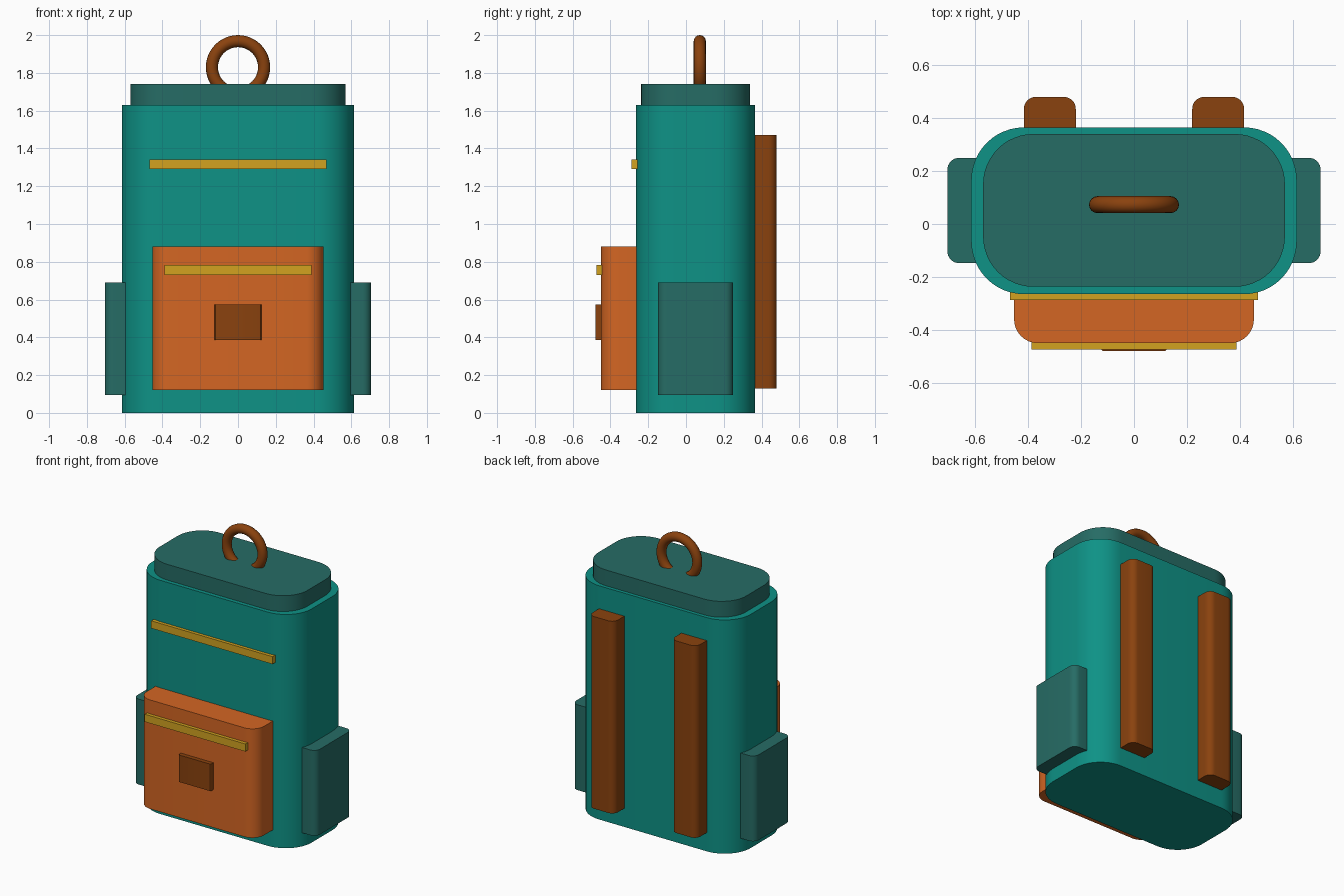
import bpy
import bmesh
from math import cos, sin, pi, radians

cube = bpy.data.objects.get("Cube")
if cube:
    bpy.data.objects.remove(cube, do_unlink=True)


def material(name, rgb):
    """Make a flat material from 0-255 sRGB values."""
    lin = [((c / 255 + 0.055) / 1.055) ** 2.4 for c in rgb]
    mat = bpy.data.materials.new(name)
    mat.use_nodes = True
    mat.diffuse_color = (*lin, 1)
    mat.node_tree.nodes["Principled BSDF"].inputs["Base Color"].default_value = (*lin, 1)
    return mat


teal = material("teal fabric", (14, 146, 134))
dark_teal = material("dark teal fabric", (38, 108, 101))
orange = material("orange fabric", (212, 102, 35))
brown = material("brown leather", (138, 66, 14))
yellow = material("yellow zip", (210, 162, 32))


def finish(obj, mat):
    obj.data.materials.append(mat)
    bpy.ops.object.select_all(action="DESELECT")
    obj.select_set(True)
    bpy.context.view_layer.objects.active = obj
    bpy.ops.object.shade_smooth_by_angle(angle=radians(30))


def rounded_block(name, mat, x, y, z, radius=0.0, steps=8):
    """Upright block between the given limits, with rounded vertical edges."""
    bm = bmesh.new()
    corners = [(x[1], y[1], -1, -1), (x[0], y[1], 1, -1),
               (x[0], y[0], 1, 1), (x[1], y[0], -1, 1)]
    outline = []
    for i, (cx, cy, sx, sy) in enumerate(corners):
        count = steps if radius else 0
        for k in range(count + 1):
            a = (i + k / max(count, 1)) * pi / 2
            outline.append(bm.verts.new((cx + radius * (sx + cos(a)),
                                         cy + radius * (sy + sin(a)), z[0])))
    base = bm.faces.new(outline)
    top = bmesh.ops.extrude_face_region(bm, geom=[base], use_keep_orig=True)["geom"]
    bmesh.ops.translate(bm, vec=(0, 0, z[1] - z[0]),
                        verts=[v for v in top if isinstance(v, bmesh.types.BMVert)])
    bmesh.ops.recalc_face_normals(bm, faces=bm.faces)
    mesh = bpy.data.meshes.new(name)
    bm.to_mesh(mesh)
    bm.free()
    obj = bpy.data.objects.new(name, mesh)
    bpy.context.collection.objects.link(obj)
    finish(obj, mat)


# Main bag and lid
rounded_block("body", teal, (-0.615, 0.615), (-0.265, 0.365), (0, 1.63), 0.2, 12)
rounded_block("lid", dark_teal, (-0.57, 0.57), (-0.237, 0.34), (1.6, 1.74), 0.19, 12)

# Front pocket, its buckle and the zips
rounded_block("front_pocket", orange, (-0.453, 0.453), (-0.45, -0.16), (0.12, 0.88), 0.09)
rounded_block("pocket_buckle", brown, (-0.125, 0.125), (-0.48, -0.44), (0.385, 0.573), 0.01, 3)
rounded_block("pocket_zip", yellow, (-0.388, 0.388), (-0.474, -0.44), (0.73, 0.783))
rounded_block("body_zip", yellow, (-0.468, 0.468), (-0.288, -0.255), (1.29, 1.342))

# Side pockets and back straps
for side, s in (("left", 1), ("right", -1)):
    rounded_block(side + "_side_pocket", dark_teal, sorted((s * 0.55, s * 0.705)),
                  (-0.148, 0.25), (0.095, 0.69), 0.045)
    rounded_block(side + "_strap", brown, sorted((s * 0.22, s * 0.416)),
                  (0.3, 0.48), (0.13, 1.47), 0.045)

# Carry handle ring, sunk into the lid
bpy.ops.mesh.primitive_torus_add(major_segments=48, minor_segments=16,
                                 major_radius=0.138, minor_radius=0.032,
                                 location=(0, 0.073, 1.83), rotation=(pi / 2, 0, 0))
handle = bpy.context.object
handle.name = "carry_handle"
finish(handle, brown)
